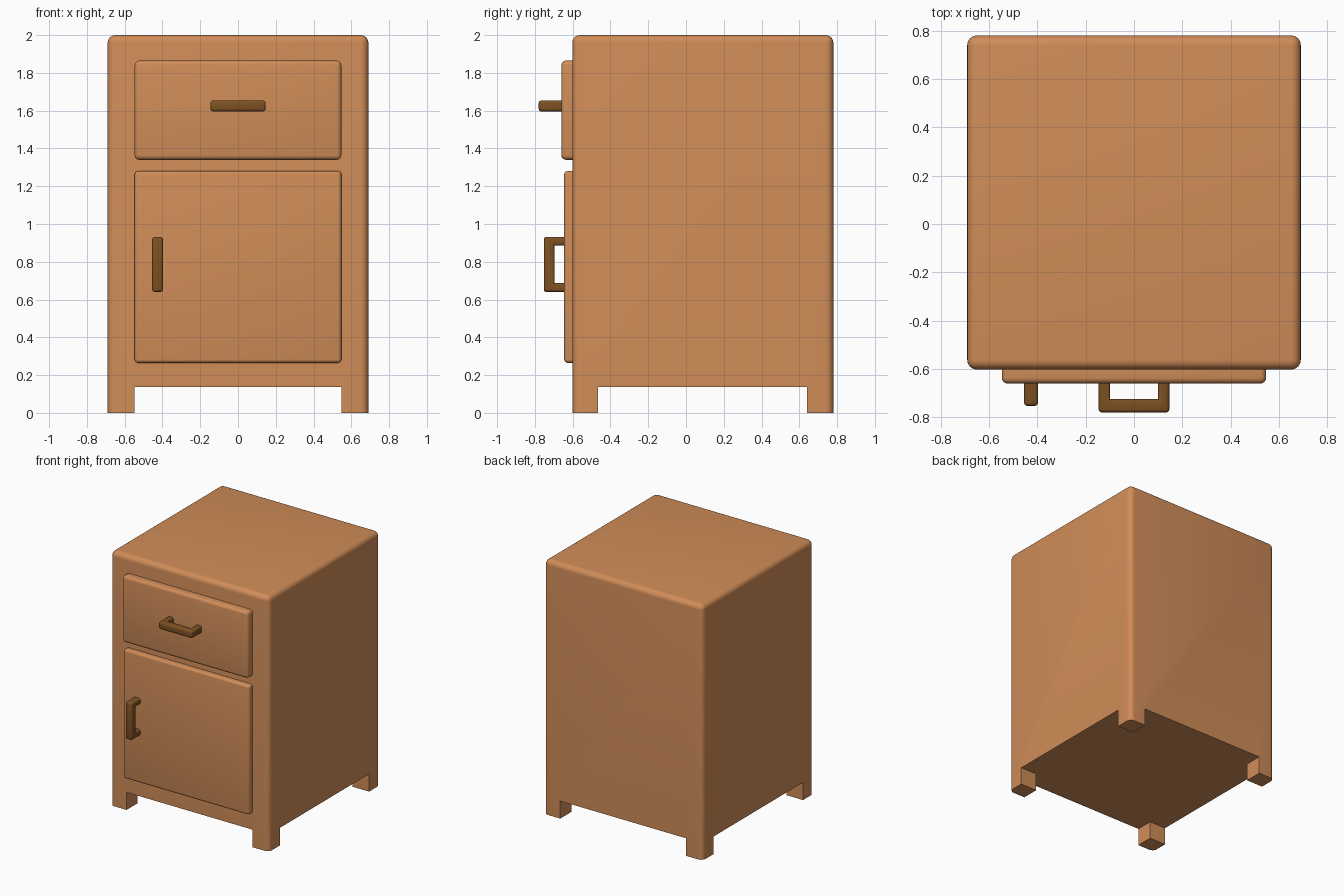
import bpy, bmesh, math
from mathutils import Vector

if "Cube" in bpy.data.objects:
    bpy.data.objects.remove(bpy.data.objects["Cube"])


def material(name, color):
    m = bpy.data.materials.new(name)
    m.diffuse_color = (*color, 1)
    m.use_nodes = True
    m.node_tree.nodes["Principled BSDF"].inputs["Base Color"].default_value = m.diffuse_color
    return m


WOOD = material("light wood", (0.63, 0.265, 0.098))
BROWN = material("dark brown handle", (0.205, 0.082, 0.016))


def finish(bm, name, mat):
    bmesh.ops.recalc_face_normals(bm, faces=bm.faces)
    mesh = bpy.data.meshes.new(name)
    bm.to_mesh(mesh)
    bm.free()
    mesh.materials.append(mat)
    ob = bpy.data.objects.new(name, mesh)
    bpy.context.collection.objects.link(ob)
    bpy.ops.object.select_all(action='DESELECT')
    ob.select_set(True)
    bpy.context.view_layer.objects.active = ob
    bpy.ops.object.shade_smooth_by_angle(angle=math.radians(35))
    return ob


def box(lo, hi):
    bm = bmesh.new()
    bmesh.ops.create_cube(bm, size=1)
    for v in bm.verts:
        v.co = Vector([l + (c + 0.5) * (h - l) for c, l, h in zip(v.co, lo, hi)])
    return bm


def bevel(bm, edges, r, seg=4):
    bmesh.ops.bevel(bm, geom=list(edges), offset=r, segments=seg, profile=0.5,
                    affect='EDGES', clamp_overlap=True)


# Cabinet body: rounded everywhere but the underside, corner feet extruded down
bm = box((-0.69, -0.602, 0.138), (0.69, 0.78, 2.0))
bevel(bm, [e for e in bm.edges if max(v.co.z for v in e.verts) > 1], 0.04, 6)
for co, no in (((0.547, 0, 0), (1, 0, 0)), ((-0.547, 0, 0), (1, 0, 0)),
               ((0, -0.467, 0), (0, 1, 0)), ((0, 0.641, 0), (0, 1, 0))):
    under = [f for f in bm.faces if all(v.co.z < 0.14 for v in f.verts)]
    geom = set(under) | {e for f in under for e in f.edges} | {v for f in under for v in f.verts}
    bmesh.ops.bisect_plane(bm, geom=list(geom), plane_co=co, plane_no=no)
feet = []
for f in bm.faces:
    c = f.calc_center_median()
    if c.z < 0.14 and abs(c.x) > 0.547 and not -0.467 < c.y < 0.641:
        feet.append(f)
ext = bmesh.ops.extrude_face_region(bm, geom=feet)
for g in ext["geom"]:
    if isinstance(g, bmesh.types.BMVert):
        g.co.z = 0
finish(bm, "cabinet_body", WOOD)

# Drawer front and door panel
for name, front, z0, z1, r in (("drawer_front", -0.66, 1.34, 1.865, 0.024),
                               ("door", -0.645, 0.265, 1.28, 0.018)):
    bm = box((-0.547, front, z0), (0.547, -0.55, z1))
    bevel(bm, bm.edges, r)
    finish(bm, name, WOOD)


# U-shaped pull handles: u runs along the handle, y is depth
def handle(name, center, vertical, front, back):
    half, inner, bar, w = 0.146, 0.099, 0.056, 0.029
    prof = [(-half, back), (-half, front), (half, front), (half, back),
            (inner, back), (inner, front + bar), (-inner, front + bar), (-inner, back)]
    bm = bmesh.new()
    face = bm.faces.new([bm.verts.new((u, y, -w)) for u, y in prof])
    ext = bmesh.ops.extrude_face_region(bm, geom=[face], use_keep_orig=True)
    for g in ext["geom"]:
        if isinstance(g, bmesh.types.BMVert):
            g.co.z = w
    bmesh.ops.recalc_face_normals(bm, faces=bm.faces)
    bevel(bm, [e for e in bm.edges if e.is_convex and min(v.co.y for v in e.verts) < back - 0.01],
          0.014, 3)
    for v in bm.verts:
        u, y, t = v.co
        v.co = (center[0] + t, y, center[1] + u) if vertical else (center[0] + u, y, center[1] + t)
    finish(bm, name, BROWN)


handle("drawer_handle", (0, 1.625), False, -0.78, -0.64)
handle("door_handle", (-0.426, 0.786), True, -0.753, -0.63)
